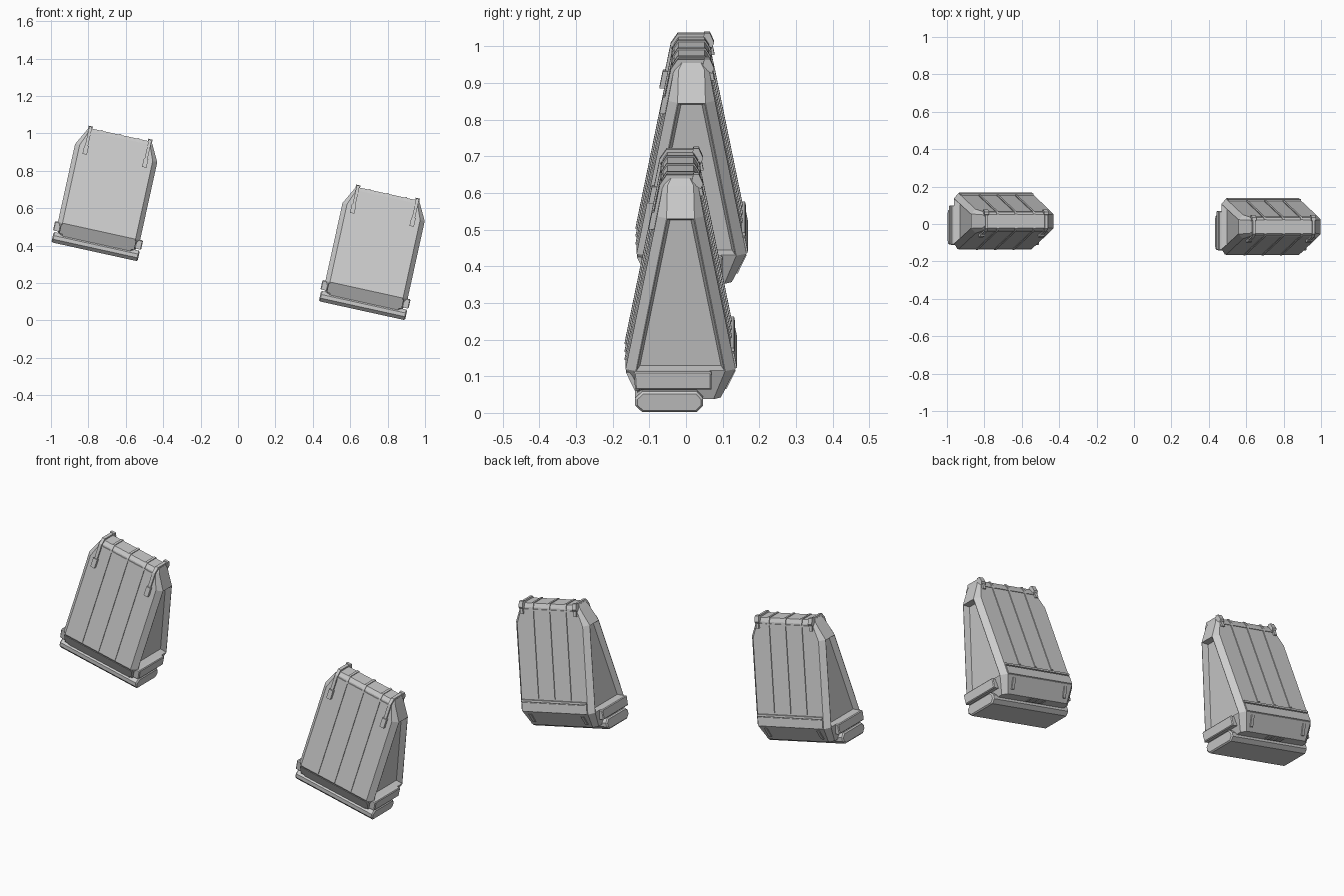
import bpy, bmesh, math
from mathutils import Matrix

if "Cube" in bpy.data.objects:
    bpy.data.objects.remove(bpy.data.objects["Cube"])

TILT = math.radians(12.4)


def depth(h):
    """Half depth of the wedge at height h."""
    if h < 0.113:
        return 0.11 + (h - 0.03) * 0.04 / 0.083
    return 0.15 - (h - 0.113) * 0.2012


def finish(bm, name, place):
    bmesh.ops.recalc_face_normals(bm, faces=bm.faces)
    bm.transform(place)
    me = bpy.data.meshes.new(name)
    bm.to_mesh(me)
    bm.free()
    bpy.context.collection.objects.link(bpy.data.objects.new(name, me))


def prism(name, profile, u0, u1, place, inset=0.0):
    """Extrude a (y, h) profile along the width, with optional chamfered ends."""
    bm = bmesh.new()
    a = [bm.verts.new((u0, y, h)) for y, h in profile]
    b = [bm.verts.new((u1, y, h)) for y, h in profile]
    n = len(profile)
    ends = [bm.faces.new(a), bm.faces.new(b[::-1])]
    for i in range(n):
        bm.faces.new((a[i], a[(i + 1) % n], b[(i + 1) % n], b[i]))
    bmesh.ops.recalc_face_normals(bm, faces=bm.faces)
    if inset:
        edges = {e for f in ends for e in f.edges}
        bmesh.ops.bevel(bm, geom=list(edges), offset=inset, segments=1, affect='EDGES')
    finish(bm, name, place)


def face_strip(side, h0, h1, t):
    """Profile of a thin plate lying on the front (-1) or back (1) face."""
    return [(side * (depth(h0) - 0.01), h0), (side * (depth(h0) + t), h0),
            (side * (depth(h1) + t), h1), (side * (depth(h1) - 0.01), h1)]


def wrap(front_h, back_h, t):
    """Profile running up the front, over the top and down the back."""
    return [(-depth(front_h) - t, front_h), (-depth(0.622) - t, 0.622),
            (-0.038, 0.64 + t), (0.038, 0.64 + t),
            (depth(0.622) + t, 0.622), (depth(back_h) + t, back_h),
            (depth(back_h) - 0.012, back_h), (-depth(front_h) + 0.012, front_h)]


def wedge_body(name, place):
    bm = bmesh.new()
    # half width, half depth, height, width chamfer, depth chamfer
    rings = [(0.205, 0.11, 0.03, 0.022, 0.02), (0.225, 0.15, 0.113, 0.025, 0.028),
             (0.225, depth(0.54), 0.54, 0.025, 0.026),
             (0.182, depth(0.622), 0.622, 0.015, 0.012), (0.172, 0.036, 0.64, 0.012, 0.01)]
    loops = []
    for w, d, h, cx, cy in rings:
        pts = [(w, -d + cy), (w, d - cy), (w - cx, d), (-w + cx, d),
               (-w, d - cy), (-w, -d + cy), (-w + cx, -d), (w - cx, -d)]
        loops.append([bm.verts.new((x, y, h)) for x, y in pts])
    bm.faces.new(loops[0])
    bm.faces.new(loops[-1])
    panels = []
    for k in range(len(loops) - 1):
        for i in range(8):
            j = (i + 1) % 8
            f = bm.faces.new((loops[k][i], loops[k][j], loops[k + 1][j], loops[k + 1][i]))
            if k == 1 and i in (0, 4):
                panels.append(f)
    bmesh.ops.recalc_face_normals(bm, faces=bm.faces)
    # recessed tapered end panels
    bmesh.ops.inset_individual(bm, faces=panels, thickness=0.003, depth=0)
    bmesh.ops.inset_individual(bm, faces=panels, thickness=0.012, depth=-0.03)
    finish(bm, name, place)


def container(tag, x, y, z):
    place = Matrix.Translation((x, y, z)) @ Matrix.Rotation(TILT, 4, 'Y')
    wedge_body(tag + "_body", place)

    # base slab with chamfered edges
    slab = [(-0.105, 0.0), (0.045, 0.0), (0.062, 0.018), (0.062, 0.038), (0.045, 0.057),
            (-0.105, 0.057), (-0.124, 0.038), (-0.124, 0.018)]
    prism(tag + "_base_slab", slab, -0.236, 0.236, place, 0.006)

    # end bands and front skirt
    band = [(-0.124, 0.064), (0.085, 0.064), (0.085, 0.11), (0.08, 0.115),
            (-0.122, 0.115), (-0.127, 0.11)]
    for s in (-1, 1):
        prism(tag + "_end_band", band, s * 0.205, s * 0.241, place, 0.004)
    prism(tag + "_front_skirt", face_strip(-1, 0.055, 0.105, 0.003), -0.205, 0.205, place)

    # back band and its lip, with two latches under it
    prism(tag + "_back_band", face_strip(1, 0.116, 0.158, 0.005), -0.198, 0.198, place)
    prism(tag + "_back_lip", face_strip(1, 0.162, 0.172, 0.008), -0.198, 0.198, place)
    for s in (-1, 1):
        prism(tag + "_back_latch", face_strip(1, 0.05, 0.1, 0.006),
              s * 0.16 - 0.008, s * 0.16 + 0.008, place)

    # ribs running over the top
    for u in (-0.1, 0.0, 0.1):
        prism(tag + "_rib", wrap(0.118, 0.18, 0.004), u - 0.006, u + 0.006, place)
    # ridge line on the front and back shoulders
    for s in (-1, 1):
        prism(tag + "_shoulder_trim", face_strip(s, 0.606, 0.614, 0.004), -0.17, 0.17, place)

    # straps with buckles
    for s in (-1, 1):
        u = s * 0.163
        prism(tag + "_strap", wrap(0.5, 0.59, 0.009), u - 0.008, u + 0.008, place)
        prism(tag + "_buckle", face_strip(-1, 0.498, 0.545, 0.015), u - 0.012, u + 0.012, place)
        prism(tag + "_hook", [(0.03, 0.63), (0.055, 0.61), (0.062, 0.625), (0.05, 0.652),
                              (0.035, 0.652)], u - 0.012, u + 0.012, place)

    # slits in the underside
    for i in range(3):
        yy = 0.072 + i * 0.011
        prism(tag + "_under_slit", [(yy, 0.027), (yy + 0.005, 0.027), (yy + 0.005, 0.035),
                                    (yy, 0.035)], -0.06, 0.04, place)


container("right_container", 0.6626, -0.015, 0.052)
container("left_container", 0.6626 - 1.43, 0.015, 0.052 + 0.315)
